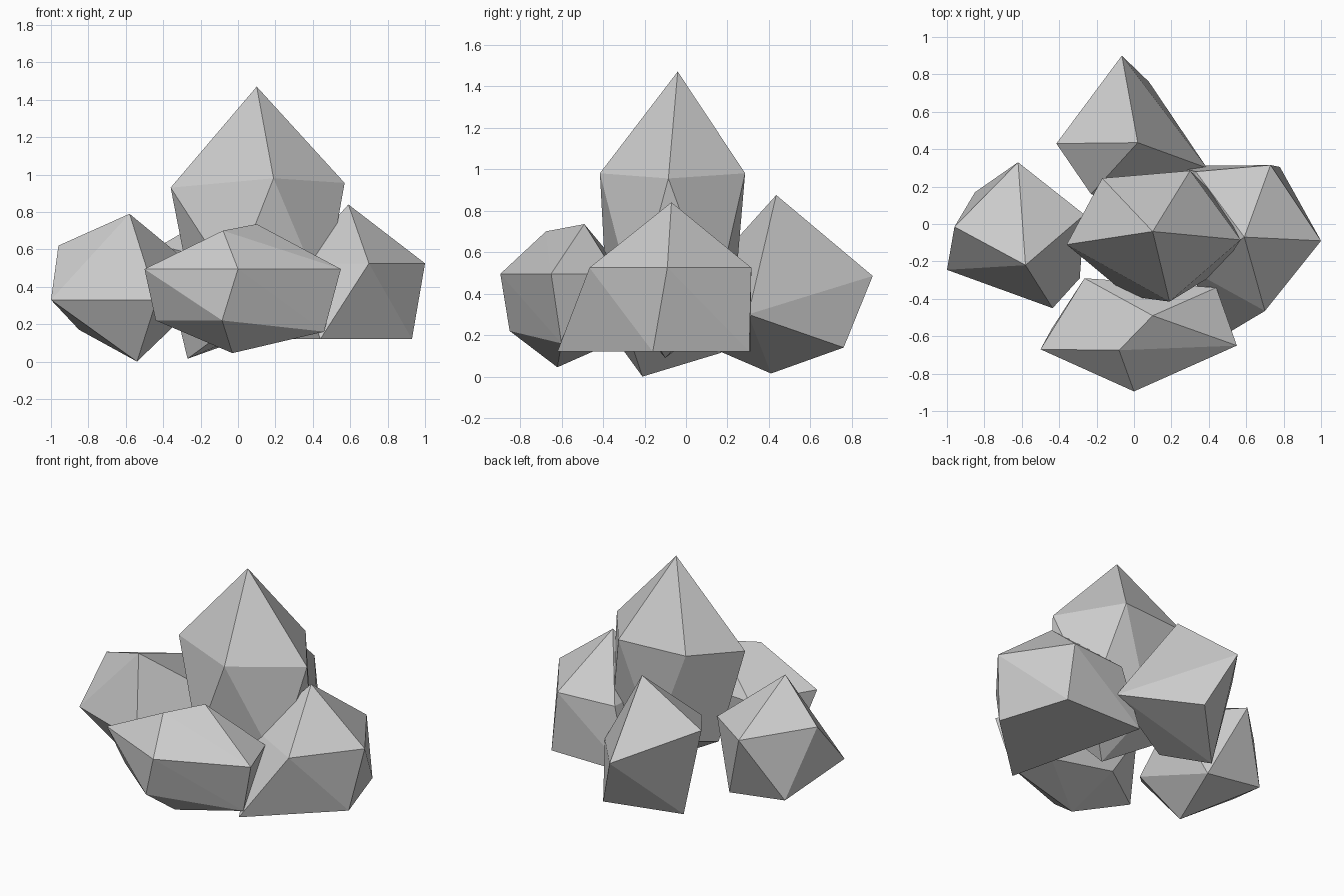
import bpy, bmesh

if "Cube" in bpy.data.objects:
    bpy.data.objects.remove(bpy.data.objects["Cube"])


def rock(name, *levels):
    """Faceted stone: convex skin over corner points, each level = (height, (x, y), ...)."""
    bm = bmesh.new()
    for z, *corners in levels:
        for x, y in corners:
            bm.verts.new((x, y, z))
    hull = bmesh.ops.convex_hull(bm, input=bm.verts[:])
    loose = {g for g in hull["geom_interior"] + hull["geom_unused"]
             if isinstance(g, bmesh.types.BMVert)}
    bmesh.ops.delete(bm, geom=list(loose), context='VERTS')
    bmesh.ops.dissolve_limit(bm, angle_limit=0.02, verts=bm.verts[:], edges=bm.edges[:])
    bmesh.ops.recalc_face_normals(bm, faces=bm.faces[:])
    mesh = bpy.data.meshes.new(name)
    bm.to_mesh(mesh)
    bm.free()
    obj = bpy.data.objects.new(name, mesh)
    bpy.context.collection.objects.link(obj)
    return obj


# Tall middle stone: apex, five-sided shoulder, narrower base
rock("centre_rock",
     (1.47, (.10, -.04)),
     (.98, (.19, -.415), (.30, .285), (-.17, .245)),
     (.955, (.57, -.085)),
     (.93, (-.36, -.11)),
     (.42, (-.03, -.385)),
     (.34, (.46, -.25), (.45, .14), (.08, .23), (-.245, .005)),
     (.09, (.17, -.10)))

# Wide low stone in front with a level belt
rock("front_rock",
     (.735, (.10, -.49)),
     (.70, (-.08, -.675)),
     (.495, (0, -.895), (.55, -.65), (.44, -.34), (-.265, -.29), (-.50, -.67)),
     (.22, (-.44, -.56), (-.085, -.85), (-.10, -.32)),
     (.16, (.46, -.60), (.35, -.36)),
     (.045, (-.03, -.62)))

# Left stone
rock("left_rock",
     (.79, (-.58, -.22)),
     (.62, (-.96, -.015)),
     (.57, (-.62, .33)),
     (.53, (-.265, .05)),
     (.33, (-1.0, -.245), (-.435, -.45)),
     (.24, (-.29, -.29)),
     (.17, (-.85, .17)),
     (.115, (-.44, .17)),
     (0, (-.54, -.21)))

# Back stone, leaning outwards
rock("back_rock",
     (.875, (.02, .435)),
     (.62, (-.415, .43)),
     (.57, (-.23, .16)),
     (.485, (-.065, .90)),
     (.30, (.39, .30)),
     (.14, (.08, .76), (-.10, .12)),
     (.015, (-.27, .41)))

# Right stone with a flat underside
rock("right_rock",
     (.84, (.59, -.07)),
     (.525, (1.0, -.09), (.70, -.465), (.73, .315), (.33, .28), (.31, -.25)),
     (.12, (.93, -.16), (.44, -.62), (.78, .305), (.215, .31)))
